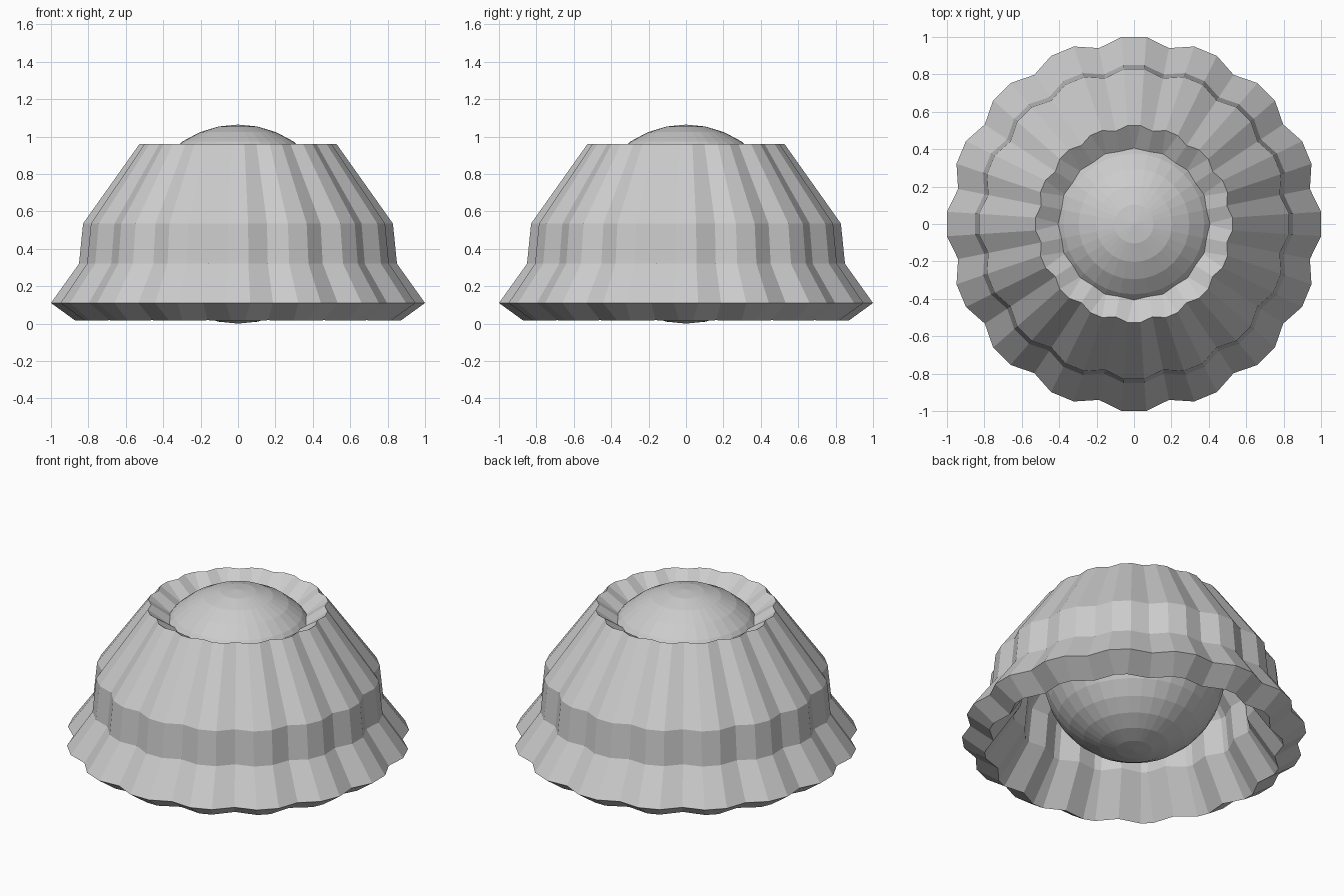
import bpy, bmesh, math

if "Cube" in bpy.data.objects:
    bpy.data.objects.remove(bpy.data.objects["Cube"])

grey = bpy.data.materials.new("plain grey")
grey.diffuse_color = (0.6, 0.6, 0.6, 1)
grey.use_nodes = True
grey.node_tree.nodes["Principled BSDF"].inputs["Base Color"].default_value = grey.diffuse_color

SIDES = 48        # three facets per scallop
SCALLOPS = 16
WAVE = 0.029      # scallop depth relative to radius
PROFILE = [(1.002, 0.11), (0.852, 0.32), (0.83, 0.535), (0.528, 0.96)]


def scalloped_ring(bm, radius, z):
    ring = []
    for i in range(SIDES):
        a = (i + 0.5) * math.tau / SIDES
        r = radius * (1 + WAVE * math.cos(SCALLOPS * a)) / (1 + WAVE / 2)
        ring.append(bm.verts.new((r * math.cos(a), r * math.sin(a), z)))
    return ring


# Fluted skirt: scalloped rings joined into a bell, thickened inwards
bm = bmesh.new()
rings = [scalloped_ring(bm, r, z) for r, z in PROFILE]
for low, high in zip(rings, rings[1:]):
    for i in range(SIDES):
        j = (i + 1) % SIDES
        bm.faces.new((low[i], low[j], high[j], high[i]))
mesh = bpy.data.meshes.new("fluted_skirt")
bm.to_mesh(mesh)
bm.free()
skirt = bpy.data.objects.new("fluted_skirt", mesh)
bpy.context.collection.objects.link(skirt)
mesh.materials.append(grey)
shell = skirt.modifiers.new("thickness", 'SOLIDIFY')
shell.thickness = 0.163
shell.offset = -1

# Faceted ball seated in the opening
bpy.ops.mesh.primitive_uv_sphere_add(segments=32, ring_count=16,
                                     radius=0.532, location=(0, 0, 0.532))
ball = bpy.context.object
ball.name = "ball"
ball.data.materials.append(grey)
